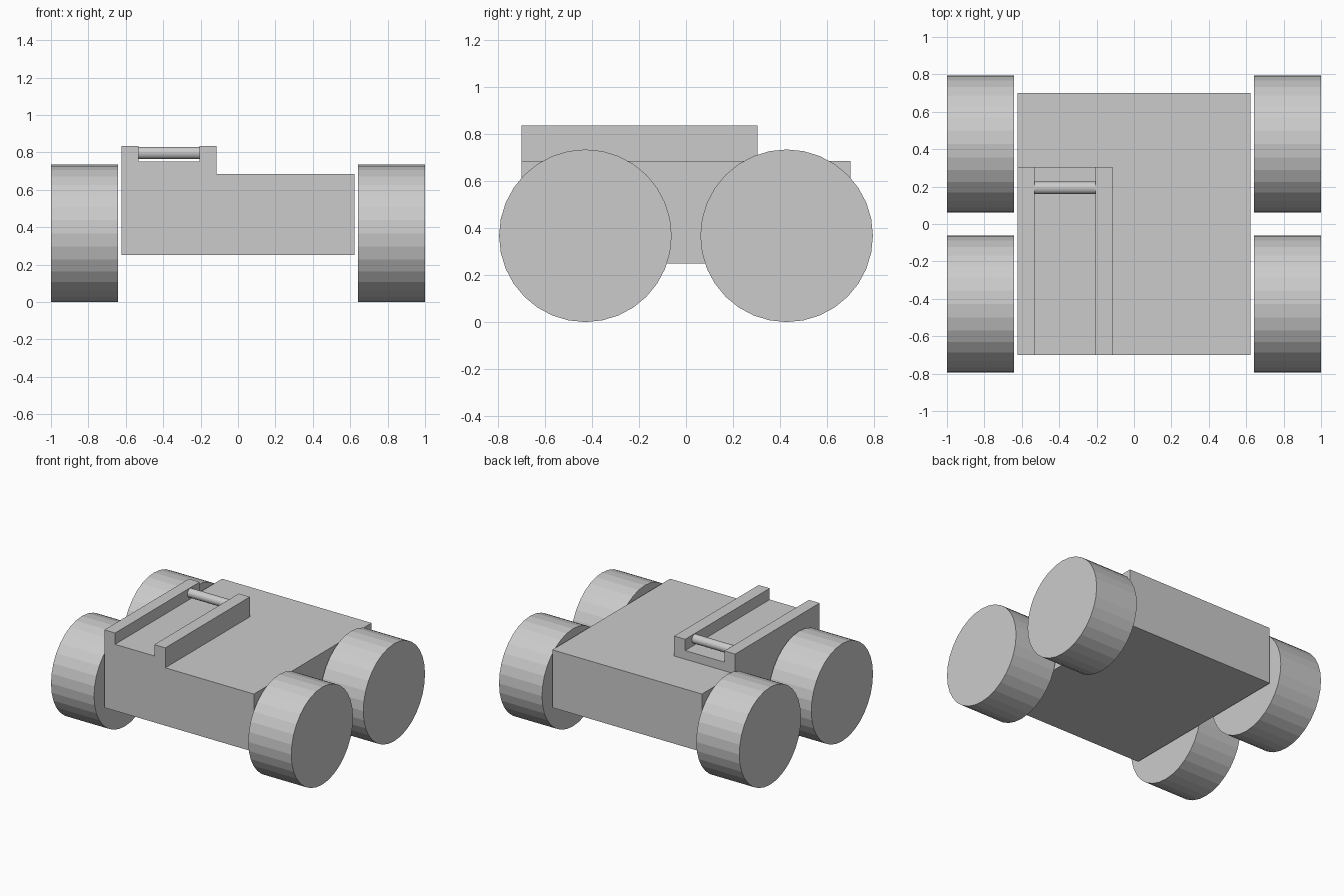
import bpy, bmesh
from math import pi

if "Cube" in bpy.data.objects:
    bpy.data.objects.remove(bpy.data.objects["Cube"])


def from_bmesh(name, bm):
    bmesh.ops.recalc_face_normals(bm, faces=bm.faces)
    mesh = bpy.data.meshes.new(name)
    bm.to_mesh(mesh)
    bm.free()
    obj = bpy.data.objects.new(name, mesh)
    bpy.context.collection.objects.link(obj)
    return obj


def extruded_profile(name, points, y0, y1):
    """Extrude an (x, z) outline along y."""
    bm = bmesh.new()
    face = bm.faces.new([bm.verts.new((x, y0, z)) for x, z in points])
    ext = bmesh.ops.extrude_face_region(bm, geom=[face])
    verts = [v for v in ext["geom"] if isinstance(v, bmesh.types.BMVert)]
    bmesh.ops.translate(bm, verts=verts, vec=(0, y1 - y0, 0))
    return from_bmesh(name, bm)


def x_cylinder(name, radius, length, loc):
    bpy.ops.mesh.primitive_cylinder_add(vertices=32, radius=radius, depth=length,
                                        location=loc, rotation=(0, pi / 2, 0))
    obj = bpy.context.object
    obj.name = name
    return obj


# Main body block
W, DECK = 0.6225, 0.685
extruded_profile("body", [(-W, 0.25), (W, 0.25), (W, DECK), (-W, DECK)], -0.7, 0.7)

# Raised channel with two side rails
FLOOR, TOP = 0.75, 0.835
extruded_profile("channel_rails",
                 [(-W, DECK), (-0.115, DECK), (-0.115, TOP), (-0.207, TOP),
                  (-0.207, FLOOR), (-0.533, FLOOR), (-0.533, TOP), (-W, TOP)],
                 -0.7, 0.305)

# Pivot rod between the rails
x_cylinder("pivot_rod", 0.033, 0.326, (-0.37, 0.193, 0.797))

# Four wheels
for sx, side in ((-1, "left"), (1, "right")):
    for sy, end in ((-1, "front"), (1, "back")):
        x_cylinder(f"wheel_{end}_{side}", 0.367, 0.358, (sx * 0.821, sy * 0.428, 0.367))
